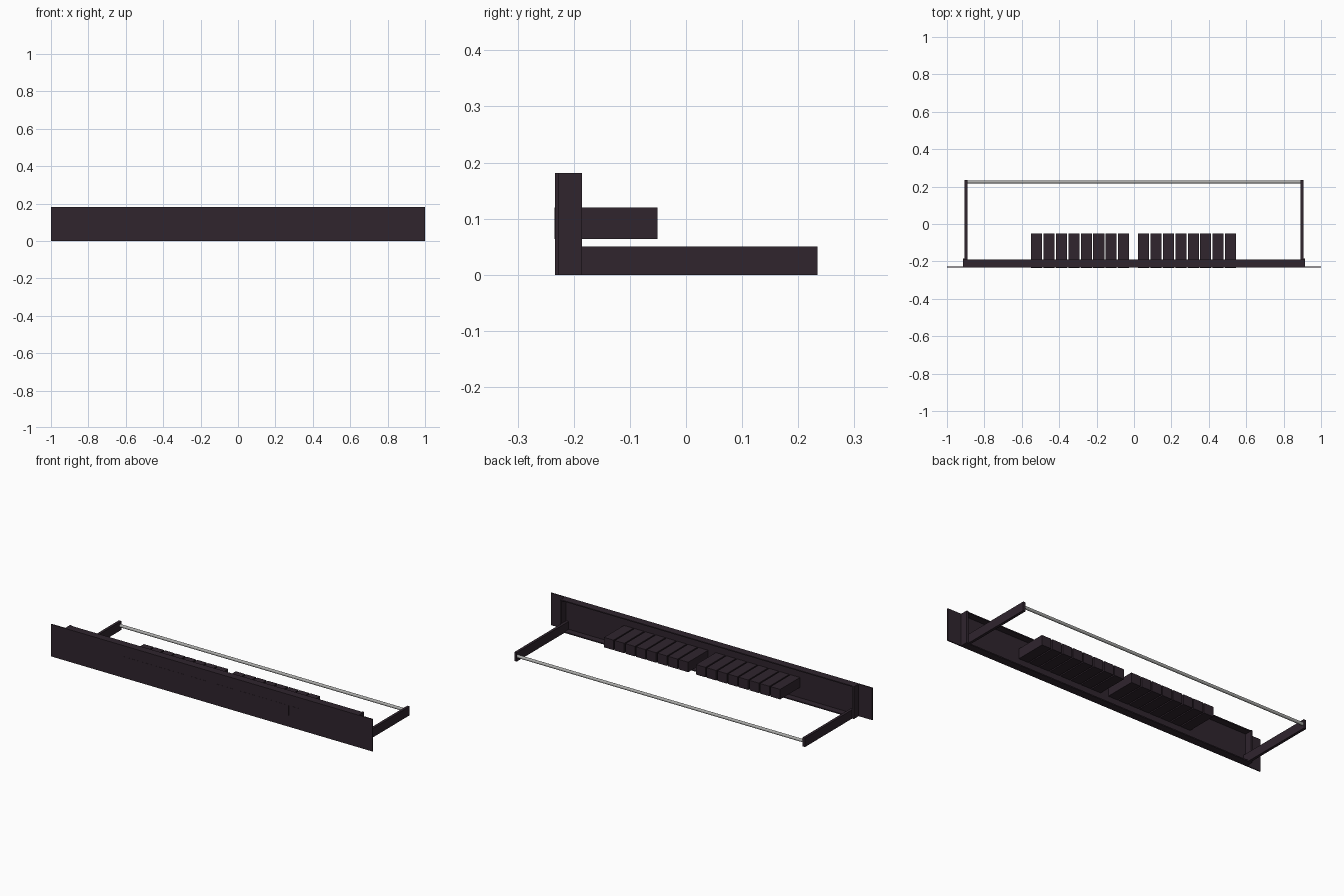
import bpy
import math

cube = bpy.data.objects.get("Cube")
if cube:
    bpy.data.objects.remove(cube, do_unlink=True)


def material(name, color, metallic=0.0):
    mat = bpy.data.materials.new(name)
    mat.use_nodes = True
    mat.diffuse_color = (*color, 1)
    mat.node_tree.nodes["Principled BSDF"].inputs["Base Color"].default_value = (*color, 1)
    return mat


dark = material("dark plum metal", (0.029, 0.018, 0.027))
steel = material("grey steel", (0.4, 0.4, 0.39))


def box(name, x, y, z, mat=dark):
    """Box from its (min, max) range on each axis."""
    ranges = (x, y, z)
    bpy.ops.mesh.primitive_cube_add(size=1, location=[sum(r) / 2 for r in ranges])
    obj = bpy.context.object
    obj.name = name
    obj.scale = [r[1] - r[0] for r in ranges]
    bpy.ops.object.transform_apply(location=False, rotation=False, scale=True)
    obj.data.materials.append(mat)
    return obj


FRONT, BACK, HEIGHT = -0.2335, 0.234, 0.181
PLATE_BACK = FRONT + 0.006

# Front plate with top and bottom flanges
box("front_plate", (-1, 1), (FRONT, PLATE_BACK), (0, HEIGHT))
box("top_flange", (-0.91, 0.91), (PLATE_BACK, -0.19), (HEIGHT - 0.006, HEIGHT))
box("bottom_flange", (-0.91, 0.91), (PLATE_BACK, -0.19), (0, 0.006))

# End walls and rear support arms on both sides
for side, s in (("left", 1), ("right", -1)):
    box(side + "_end_wall", sorted((s * 0.905, s * 0.915)), (PLATE_BACK, -0.185), (0, HEIGHT))
    box(side + "_support_arm", sorted((s * 0.89, s * 0.905)), (PLATE_BACK, BACK), (0, 0.05))

# Rear cable bar
bpy.ops.mesh.primitive_cylinder_add(vertices=16, radius=0.0085, depth=1.79,
                                    location=(0, 0.225, 0.027),
                                    rotation=(0, math.pi / 2, 0))
bar = bpy.context.object
bar.name = "rear_cable_bar"
bar.data.materials.append(steel)
bpy.ops.object.shade_smooth_by_angle()

# Two banks of eight socket modules
for bank, start in (("right", -0.55), ("left", 0.022)):
    for i in range(8):
        x = start + i * 0.0664
        box(f"{bank}_socket_module_{i + 1}", (x, x + 0.059),
            (FRONT - 0.0008, -0.051), (0.064, 0.12))
